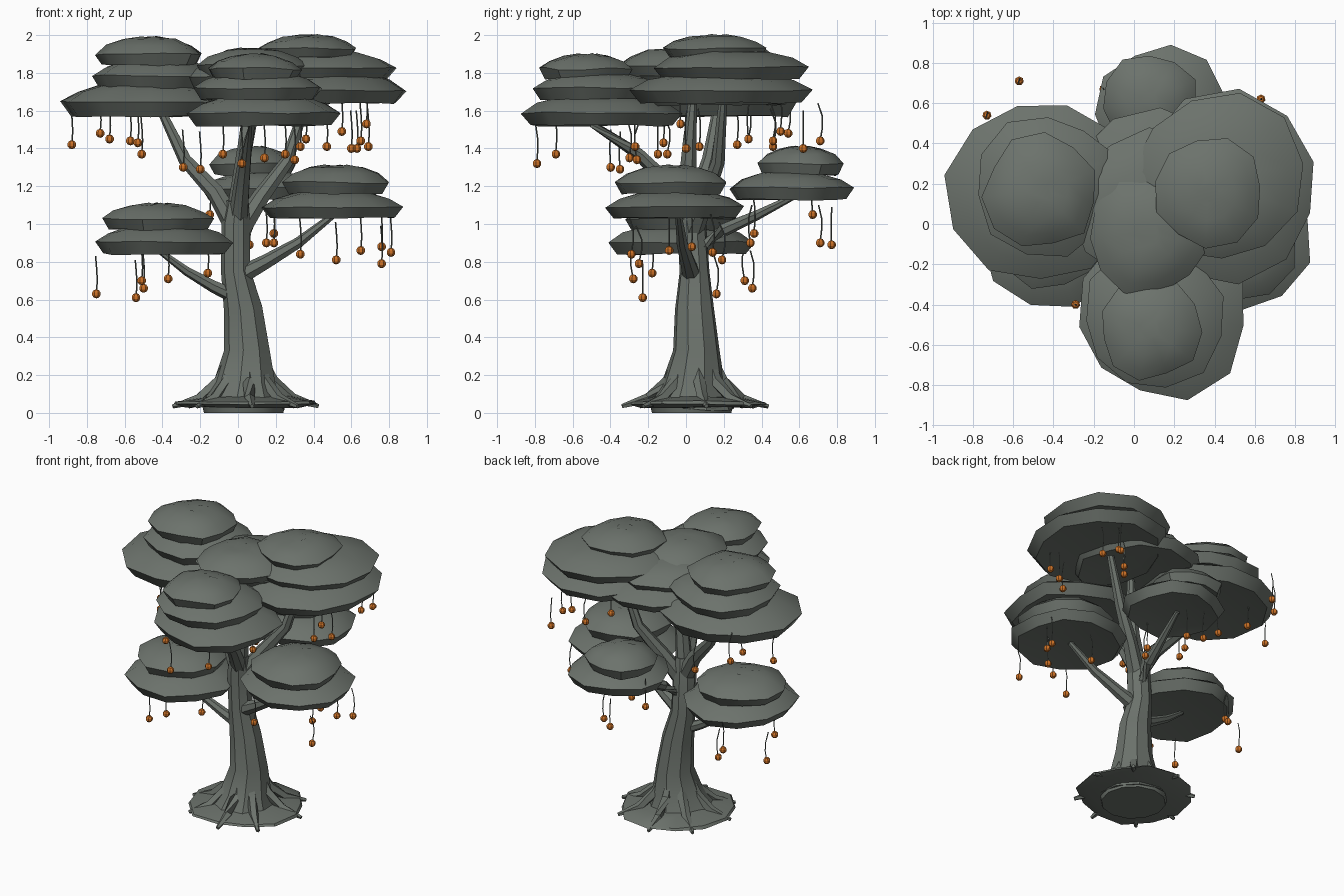
import bpy, bmesh, math, random
from mathutils import Vector

random.seed(4)
if "Cube" in bpy.data.objects:
    bpy.data.objects.remove(bpy.data.objects["Cube"])


def material(name, rgb):
    m = bpy.data.materials.new(name)
    m.use_nodes = True
    m.diffuse_color = (*rgb, 1)
    bsdf = m.node_tree.nodes["Principled BSDF"]
    bsdf.inputs["Base Color"].default_value = (*rgb, 1)
    bsdf.inputs["Roughness"].default_value = 0.9
    return m


GREY = material("grey_green", (0.15, 0.17, 0.15))
ORANGE = material("orange", (0.62, 0.17, 0.02))


def finish(bm, name, mat, angle=35):
    """Turn a bmesh into an object, smooth below the given edge angle."""
    bmesh.ops.recalc_face_normals(bm, faces=bm.faces)
    mesh = bpy.data.meshes.new(name)
    bm.to_mesh(mesh)
    bm.free()
    mesh.materials.append(mat)
    if angle:
        mesh.shade_smooth()
        mesh.set_sharp_from_angle(angle=math.radians(angle))
    ob = bpy.data.objects.new(name, mesh)
    bpy.context.collection.objects.link(ob)
    return ob


def skin(bm, rings):
    """Bridge rings of points and cap both ends."""
    loops = [[bm.verts.new(p) for p in ring] for ring in rings]
    n = len(loops[0])
    for a, b in zip(loops, loops[1:]):
        for i in range(n):
            j = (i + 1) % n
            bm.faces.new((a[i], a[j], b[j], b[i]))
    bm.faces.new(loops[0])
    bm.faces.new(loops[-1])


def tube(bm, path, radii, sides=7):
    """Tapered tube along a path of points."""
    pts = [Vector(p) for p in path]
    rings = []
    for i, p in enumerate(pts):
        d = (pts[min(i + 1, len(pts) - 1)] - pts[max(i - 1, 0)]).normalized()
        u = d.cross(Vector((0, 1, 0)) if abs(d.y) < 0.8 else Vector((1, 0, 0))).normalized()
        v = d.cross(u)
        turns = [math.tau * k / sides for k in range(sides)]
        rings.append([p + radii[i] * (math.cos(t) * u + math.sin(t) * v) for t in turns])
    skin(bm, rings)


def ragged_rings(x, y, profile, sides, jitter):
    """Stacked rings sharing one uneven outline; profile holds (radius, z)."""
    turn = random.random()
    outline = [1 + random.uniform(-jitter, jitter) for _ in range(sides)]
    rings = []
    for r, z in profile:
        ring = []
        for k in range(sides):
            t = math.tau * (k + turn) / sides
            wob = random.uniform(-0.006, 0.006)
            ring.append((x + r * outline[k] * math.cos(t),
                         y + r * outline[k] * math.sin(t), z + wob))
        rings.append(ring)
    return rings


# Foliage: flattened domes stacked in clusters (x, y, base z, radius, height)
clusters = {
    "right_crown": [(-.46, .17, 1.57, .46, .19), (-.43, .19, 1.72, .35, .16), (-.46, .16, 1.84, .28, .15)],
    "left_crown": [(.45, .18, 1.64, .47, .17), (.42, .22, 1.77, .42, .15), (.37, .16, 1.88, .27, .12)],
    "front_crown": [(.14, -.45, 1.52, .42, .17), (.1, -.47, 1.66, .36, .15), (.08, -.52, 1.77, .25, .13)],
    "middle_crown": [(.1, .15, 1.63, .42, .15), (.06, .1, 1.72, .36, .15), (.07, -.05, 1.78, .31, .15)],
    "back_low": [(.14, .55, 1.13, .33, .15), (.08, .61, 1.26, .24, .15)],
    "left_low": [(.51, -.05, 1.03, .37, .15), (.52, -.07, 1.16, .3, .15)],
    "right_low": [(-.4, -.03, .84, .38, .16), (-.43, -.03, .97, .29, .14)],
}
for name, layers in clusters.items():
    for number, (x, y, z, r, h) in enumerate(layers):
        profile = [(r * .5, z + .02), (r * .88, z), (r, z + h * .4), (r * .8, z + h * .7),
                   (r * .5, z + h * .92), (r * .2, z + h)]
        bm = bmesh.new()
        skin(bm, ragged_rings(x, y, profile, 11, .07))
        finish(bm, f"{name}_foliage_{number + 1}", GREY, 40)

# Trunk with flared foot
bm = bmesh.new()
tube(bm, [(.03, .03, .04), (.04, .04, .15), (.05, .055, .33), (.03, .045, .55),
          (-.01, .045, .75), (-.01, .03, 1), (0, .02, 1.12)],
     [.23, .17, .125, .105, .08, .078, .06], 9)
finish(bm, "trunk", GREY)

# Ragged ground disc and foot slab
bm = bmesh.new()
skin(bm, ragged_rings(.03, .05, [(.3, .03), (.37, .045), (.36, .06), (.22, .085)], 12, .07))
finish(bm, "root_disc", GREY)
bm = bmesh.new()
bmesh.ops.create_cone(bm, cap_ends=True, segments=12, radius1=.21, radius2=.22, depth=.04)
bmesh.ops.translate(bm, verts=bm.verts, vec=(.03, .03, .02))
finish(bm, "foot_slab", GREY)

# Roots running down the flare
bm = bmesh.new()
for k in range(8):
    t = math.tau * (k + random.uniform(-.2, .2)) / 8
    c, s = math.cos(t), math.sin(t)
    tube(bm, [(.04 + r * c, .05 + r * s, z) for r, z in
              ((.08, .32), (.14, .17), (.25, .075), (.39, .035))],
         [.02, .035, .03, .012], 5)
finish(bm, "roots", GREY)

# Branches
branches = {
    "right_crown": ([(-.01, .03, .98), (-.12, .07, 1.17), (-.28, .12, 1.34), (-.43, .17, 1.65)], .06),
    "left_crown": ([(0, .03, .95), (.12, .1, 1.14), (.26, .17, 1.33), (.38, .2, 1.7)], .06),
    "front_crown": ([(0, .03, 1), (.02, -.08, 1.2), (.04, -.25, 1.37), (.08, -.5, 1.53)], .055),
    "middle_crown": ([(-.01, .03, 1), (.02, .01, 1.25), (.04, .02, 1.45), (.06, .04, 1.7)], .06),
    "back_low": ([(0, .05, .86), (.04, .2, .97), (.08, .38, 1.05), (.12, .58, 1.15)], .045),
    "left_low": ([(.02, .03, .73), (.15, .01, .8), (.32, -.02, .9), (.51, -.04, 1.05)], .05),
    "right_low": ([(0, .03, .61), (-.13, .02, .67), (-.27, 0, .75), (-.42, -.02, .86)], .042),
}
for name, (path, r) in branches.items():
    bm = bmesh.new()
    tube(bm, path, [r, r * .8, r * .6, r * .35])
    finish(bm, name + "_branch", GREY)

# Hanging fruit: centre of each, by cluster
fruit = {
    "right_crown": [(-.88, .27, 1.42), (-.73, .54, 1.48), (-.68, .33, 1.45), (-.57, .71, 1.44),
                    (-.53, -.12, 1.43), (-.51, -.15, 1.37), (-.29, -.4, 1.3), (-.2, -.35, 1.29)],
    "front_crown": [(-.08, -.1, 1.37), (.02, -.79, 1.32), (.14, -.3, 1.35), (.25, -.69, 1.37),
                    (.3, -.26, 1.34), (.33, -.27, 1.41)],
    "left_crown": [(.36, .33, 1.45), (.47, .46, 1.41), (.55, .5, 1.49), (.6, 0, 1.4),
                   (.63, .62, 1.4), (.65, .46, 1.44), (.68, -.03, 1.53), (.69, .07, 1.41)],
    "back_low": [(-.15, .67, 1.05), (.06, .77, .89), (.15, .71, .9), (.19, .34, .9), (.19, .36, .95)],
    "left_low": [(.33, -.29, .84), (.52, .19, .81), (.65, -.09, .86), (.76, .03, .88),
                 (.76, -.25, .79), (.81, .14, .85)],
    "right_low": [(-.75, .16, .63), (-.54, -.23, .61), (-.51, .31, .7), (-.5, .35, .66),
                  (-.37, -.28, .71), (-.16, -.18, .74)],
}
for name, spots in fruit.items():
    strings, balls = bmesh.new(), bmesh.new()
    for x, y, z in spots:
        lean = random.uniform(-.015, .015)
        tube(strings, [(x, y, z), (x + .005, y + lean, z + .07),
                       (x + .002, y + lean, z + .13), (x - .004, y - lean, z + .2)],
             [.004] * 4, 4)
        made = bmesh.ops.create_uvsphere(balls, u_segments=7, v_segments=5, radius=.024)
        bmesh.ops.translate(balls, verts=made["verts"], vec=(x, y, z))
    finish(strings, name + "_fruit_strings", GREY)
    finish(balls, name + "_fruit", ORANGE, 0)
